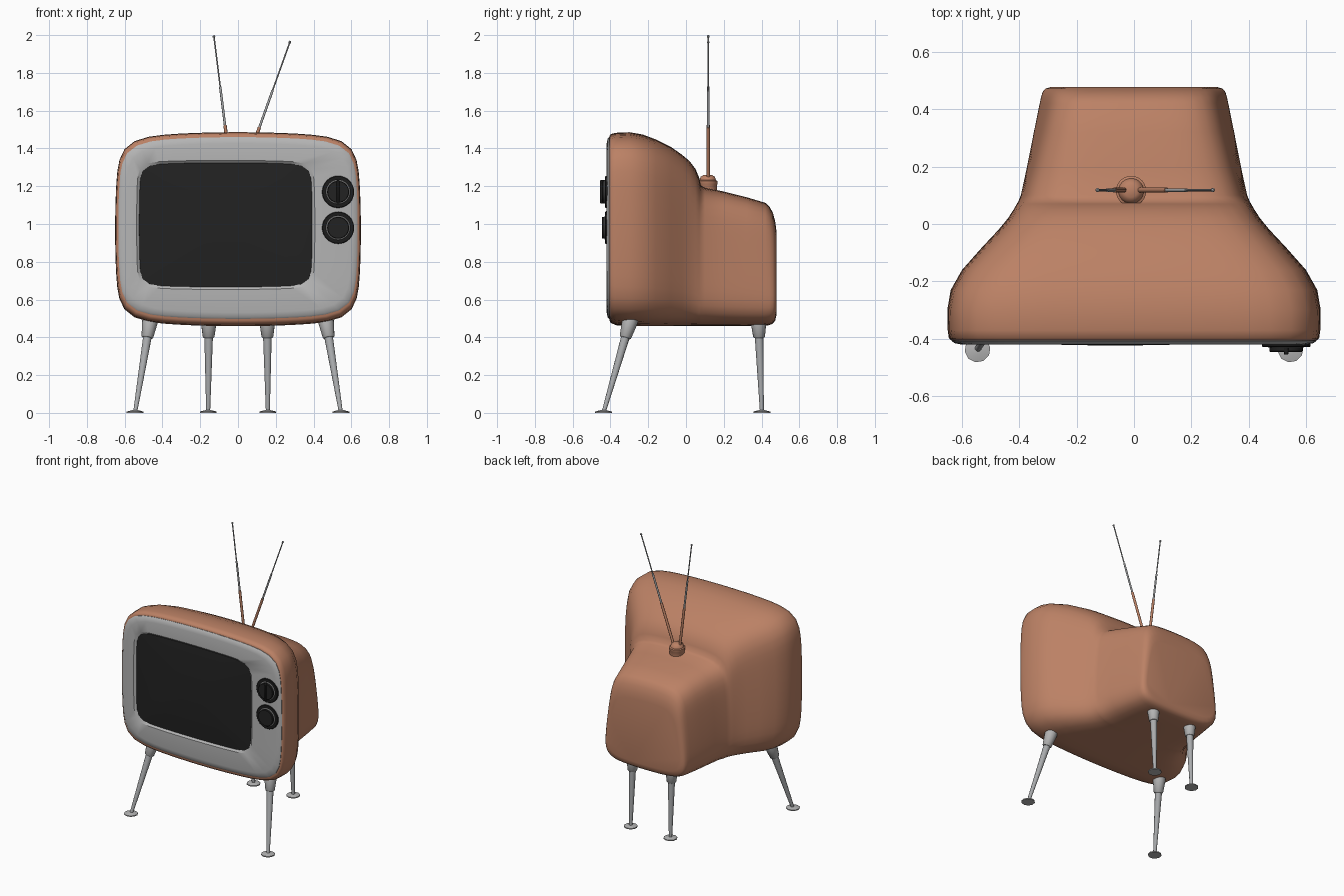
import bpy, bmesh, math
from mathutils import Vector


def material(name, rgb):
    m = bpy.data.materials.new(name)
    m.diffuse_color = (*rgb, 1)
    return m


ORANGE = material("terracotta_shell", (0.50, 0.22, 0.13))
GREY = material("light_grey", (0.46, 0.46, 0.46))
METAL = material("metal_grey", (0.40, 0.41, 0.42))
DARK = material("screen_black", (0.016, 0.016, 0.016))
KNOB = material("knob_black", (0.012, 0.012, 0.012))


def loft(name, loops, mat, angle=40):
    """Skin a list of equal-length loops and cap both ends."""
    bm = bmesh.new()
    rows = [[bm.verts.new(p) for p in loop] for loop in loops]
    n = len(rows[0])
    for a, b in zip(rows, rows[1:]):
        for i in range(n):
            j = (i + 1) % n
            bm.faces.new((a[i], a[j], b[j], b[i]))
    bm.faces.new(rows[0])
    bm.faces.new(rows[-1])
    bmesh.ops.recalc_face_normals(bm, faces=bm.faces)
    me = bpy.data.meshes.new(name)
    bm.to_mesh(me)
    bm.free()
    me.materials.append(mat)
    me.shade_smooth()
    me.set_sharp_from_angle(angle=math.radians(angle))
    ob = bpy.data.objects.new(name, me)
    bpy.context.collection.objects.link(ob)
    return ob


def section(y, w_bot, w_top, z0, z1, power=8.0, bow=0.06, cx=0.0, count=72):
    """Bowed rounded rectangle in the xz plane."""
    pts = []
    for i in range(count):
        t = 2 * math.pi * (i + 0.5) / count
        c, s = math.cos(t), math.sin(t)
        # squeeze the angles towards the corners for rounder corners
        r = (abs(c) ** power + abs(s) ** power) ** (-1 / power)
        u, v = r * c, r * s
        w = w_bot + (w_top - w_bot) * (v + 1) / 2
        x = cx + w * u * (1 - 0.6 * bow * v * v)
        z = (z0 + z1) / 2 + (z1 - z0) / 2 * v * (1 - bow * u * u)
        pts.append((x, y, z))
    return pts


def rod(name, stations, mat, axis=None, sides=16):
    """Round bar through (point, radius) stations."""
    d = Vector(axis) if axis else Vector(stations[-1][0]) - Vector(stations[0][0])
    d.normalize()
    a = d.orthogonal().normalized()
    b = d.cross(a)
    loops = [[Vector(p) + r * (a * math.cos(2 * math.pi * i / sides) + b * math.sin(2 * math.pi * i / sides))
              for i in range(sides)] for p, r in stations]
    return loft(name, loops, mat)


# Shell: y, lower half width, upper half width, bottom, top, corner power
shell = [
    (-0.405, 0.637, 0.637, 0.490, 1.466, 8), (-0.398, 0.645, 0.645, 0.476, 1.476, 8),
    (-0.37, 0.649, 0.649, 0.464, 1.483, 8), (-0.30, 0.651, 0.650, 0.459, 1.486, 8),
    (-0.23, 0.640, 0.637, 0.459, 1.474, 7.5), (-0.16, 0.602, 0.596, 0.459, 1.448, 7.5),
    (-0.08, 0.532, 0.524, 0.459, 1.408, 7), (-0.02, 0.477, 0.466, 0.459, 1.366, 7),
    (0.02, 0.446, 0.430, 0.459, 1.332, 7), (0.05, 0.428, 0.408, 0.459, 1.292, 7),
    (0.07, 0.418, 0.393, 0.459, 1.245, 7), (0.079, 0.413, 0.387, 0.459, 1.205, 7),
    (0.10, 0.405, 0.377, 0.459, 1.192, 6.5), (0.20, 0.387, 0.345, 0.459, 1.172, 6.5),
    (0.32, 0.366, 0.312, 0.459, 1.142, 6.5), (0.42, 0.347, 0.286, 0.461, 1.112, 6.5),
    (0.442, 0.343, 0.279, 0.465, 1.092, 6.5), (0.460, 0.338, 0.270, 0.473, 1.060, 6.5),
    (0.472, 0.328, 0.258, 0.488, 1.015, 6.5), (0.478, 0.305, 0.238, 0.515, 0.970, 6.5),
]
loft("shell", [section(*row) for row in shell], ORANGE, 50)

# Front panel with a recessed screen opening
SX, SZ0, SZ1 = -0.065, 0.668, 1.322
loft("front_panel", [
    section(-0.38, 0.634, 0.634, 0.498, 1.460),
    section(-0.408, 0.634, 0.634, 0.498, 1.460),
    section(-0.415, 0.626, 0.626, 0.506, 1.452),
    section(-0.420, 0.600, 0.600, 0.532, 1.426),
    section(-0.420, 0.472, 0.472, SZ0 - 0.015, SZ1 + 0.015, 12, 0.03, SX),
    section(-0.407, 0.456, 0.456, SZ0, SZ1, 12, 0.03, SX)], GREY, 35)

# Slightly domed screen
loft("screen", [
    section(-0.402, 0.460, 0.460, SZ0 - 0.003, SZ1 + 0.003, 12, 0.03, SX)] + [
    section(-0.409 - 0.014 * (1 - k * k), 0.458 * k, 0.458 * k, 0.995 - 0.329 * k, 0.995 + 0.329 * k, 12, 0.03, SX)
    for k in (1.0, 0.8, 0.6, 0.4, 0.2)], DARK)

# Two control knobs
for label, z, grip in (("upper", 1.17, True), ("lower", 0.98, False)):
    def disc(part, y0, y1, r, mat):
        rod(f"{label}_knob_{part}", [((0.53, y0, z), r), ((0.53, y1 + 0.003, z), r),
                                     ((0.53, y1, z), r - 0.003)], mat, sides=32)
    disc("base", -0.40, -0.428, 0.085, KNOB)
    disc("ring", -0.42, -0.431, 0.064, GREY)
    disc("dial", -0.42, -0.446, 0.058, DARK)
    if grip:
        loft("upper_knob_grip", [section(y, w, w, z - h, z + h, 8, 0.0, 0.53, 32)
                                 for y, w, h in ((-0.43, 0.009, 0.062), (-0.452, 0.008, 0.062), (-0.455, 0.006, 0.058))],
             KNOB)


# Splayed legs with collars and foot discs
def leg(name, top, foot):
    top, foot = Vector(top), Vector(foot)
    at = lambda z: foot + (top - foot) * (z / top.z)
    rod(name + "_collar", [(at(0.51), 0.042), (at(0.475), 0.041), (at(0.402), 0.031), (at(0.397), 0.026)], GREY)
    rod(name, [(at(0.42), 0.024), (at(0.012), 0.011)], METAL, sides=12)
    rod(name + "_foot", [(foot, 0.045), (foot + Vector((0, 0, 0.007)), 0.045),
                         (foot + Vector((0, 0, 0.014)), 0.018)], GREY, axis=(0, 0, 1), sides=10)


for side, s in (("left", -1), ("right", 1)):
    leg(f"front_{side}_leg", (s * 0.467, -0.298, 0.48), (s * 0.545, -0.437, 0))
    leg(f"back_{side}_leg", (s * 0.155, 0.384, 0.48), (s * 0.158, 0.402, 0))

# Antenna base
bx, by = -0.01, 0.115
rod("antenna_base", [((bx, by, z), r) for z, r in
                     ((1.17, 0.05), (1.207, 0.05), (1.212, 0.053), (1.228, 0.053), (1.232, 0.044),
                      (1.25, 0.038), (1.26, 0.022))], ORANGE, sides=20)

# Telescopic antenna rods
for name, low, high in (("left_antenna", (-0.034, 0.118, 1.245), (-0.128, 0.118, 1.997)),
                        ("right_antenna", (0.018, 0.118, 1.245), (0.276, 0.118, 1.967))):
    low, high = Vector(low), Vector(high)
    at = lambda f: low.lerp(high, f)
    rod(name + "_lower", [(at(0), 0.009), (at(0.37), 0.009)], ORANGE, sides=10)
    rod(name + "_middle", [(at(0.36), 0.0065), (at(0.64), 0.0065)], METAL, sides=10)
    rod(name + "_upper", [(at(0.63), 0.004), (at(0.99), 0.004)], METAL, sides=8)
    rod(name + "_tip", [(at(0.985), 0.003), (at(0.989), 0.007), (at(0.998), 0.007), (at(1.003), 0.003)], METAL, sides=8)
